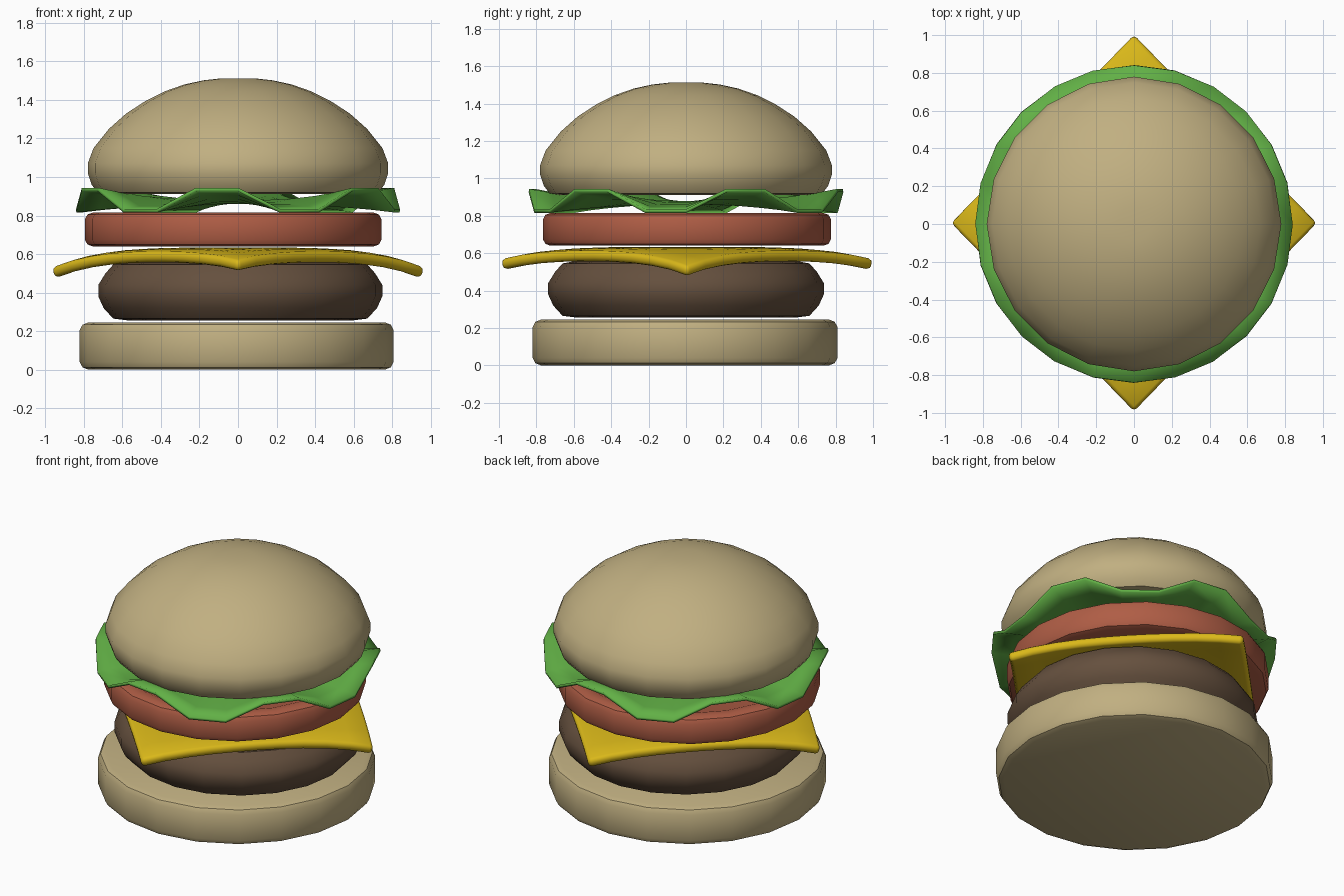
import bpy, bmesh, math
from mathutils import Matrix

if "Cube" in bpy.data.objects:
    bpy.data.objects.remove(bpy.data.objects["Cube"])


def material(name, rgb):
    m = bpy.data.materials.new(name)
    m.diffuse_color = (*rgb, 1)
    m.use_nodes = True
    m.node_tree.nodes["Principled BSDF"].inputs["Base Color"].default_value = m.diffuse_color
    return m


BUN = material("bread", (0.53, 0.43, 0.22))
MEAT = material("meat", (0.13, 0.08, 0.048))
YELLOW = material("cheese_yellow", (0.70, 0.48, 0.01))
RED = material("tomato_red", (0.43, 0.11, 0.06))
GREEN = material("leaf_green", (0.12, 0.43, 0.06))


def finish(bm, name, mat, loc=(0, 0, 0), angle=30):
    bmesh.ops.recalc_face_normals(bm, faces=bm.faces)
    mesh = bpy.data.meshes.new(name)
    bm.to_mesh(mesh)
    bm.free()
    ob = bpy.data.objects.new(name, mesh)
    bpy.context.collection.objects.link(ob)
    ob.location = loc
    mesh.materials.append(mat)
    bpy.ops.object.select_all(action='DESELECT')
    ob.select_set(True)
    bpy.context.view_layer.objects.active = ob
    bpy.ops.object.shade_smooth_by_angle(angle=math.radians(angle))
    return ob


def lathe(bm, profile, segs, height=lambda r, a, z: z):
    """Rings of (radius, z), joined by quads; returns the rings."""
    rings = []
    for r, z in profile:
        angles = [2 * math.pi * i / segs for i in range(segs)]
        rings.append([bm.verts.new((r * math.cos(a), r * math.sin(a), height(r, a, z)))
                      for a in angles])
    for lo, hi in zip(rings, rings[1:]):
        for i in range(segs):
            j = (i + 1) % segs
            bm.faces.new((lo[i], lo[j], hi[j], hi[i]))
    return rings


def round_layer(name, profile, mat, loc=(0, 0, 0), segs=20):
    bm = bmesh.new()
    rings = lathe(bm, profile, segs)
    bm.faces.new(rings[0])
    bm.faces.new(rings[-1])
    return finish(bm, name, mat, loc, 35)


# Bottom bun
round_layer("bottom_bun", [(.77, 0), (.80, .012), (.815, .04), (.815, .205),
                           (.80, .233), (.77, .245)], BUN, (-.007, -.005, 0))

# Meat patty
round_layer("patty", [(.58, .255), (.66, .265), (.71, .32), (.737, .38), (.737, .44),
                      (.70, .50), (.66, .545), (.58, .56)], MEAT, (.012, 0, 0))

# Tomato slice with a faint inner ring
round_layer("tomato", [(.73, .64), (.757, .65), (.77, .675), (.77, .78), (.757, .805),
                       (.73, .815), (.68, .815), (.66, .807)], RED, (-.025, .005, 0))

# Top bun
round_layer("top_bun", [(.68, .912), (.73, .92), (.76, .96), (.78, 1.02), (.78, 1.07),
                        (.75, 1.15), (.67, 1.25), (.58, 1.33), (.48, 1.395), (.38, 1.445),
                        (.28, 1.48), (.18, 1.502), (.09, 1.512)], BUN)

# Cheese slice: a square turned 45 degrees with drooping corners
bm = bmesh.new()
bmesh.ops.create_grid(bm, x_segments=10, y_segments=10, size=.70,
                      matrix=Matrix.Rotation(math.pi / 4, 4, 'Z'))
for v in bm.verts:
    x, y = v.co.x, v.co.y
    v.co = (x * .975, y * 1.005, .605 - (.11 * x * x + .07 * y * y) * (x * x + y * y))
cheese = finish(bm, "cheese", YELLOW, (0, .005, 0))
mod = cheese.modifiers.new("thickness", 'SOLIDIFY')
mod.thickness, mod.offset = .058, 0
mod = cheese.modifiers.new("soft_edge", 'BEVEL')
mod.width, mod.segments, mod.limit_method = .022, 2, 'ANGLE'
mod.angle_limit = math.radians(40)

# Lettuce leaf: a disc whose rim has six waves
def wave(r, a, z):
    return z + .078 * (r / .84) ** 2.5 * math.cos(6 * (a - math.radians(22.5)))


bm = bmesh.new()
rings = lathe(bm, [(.84, .88), (.72, .876), (.58, .872), (.40, .87), (.2, .87)], 24, wave)
bm.faces.new(rings[-1])
lettuce = finish(bm, "lettuce", GREEN)
mod = lettuce.modifiers.new("thickness", 'SOLIDIFY')
mod.thickness, mod.offset = .018, 0
